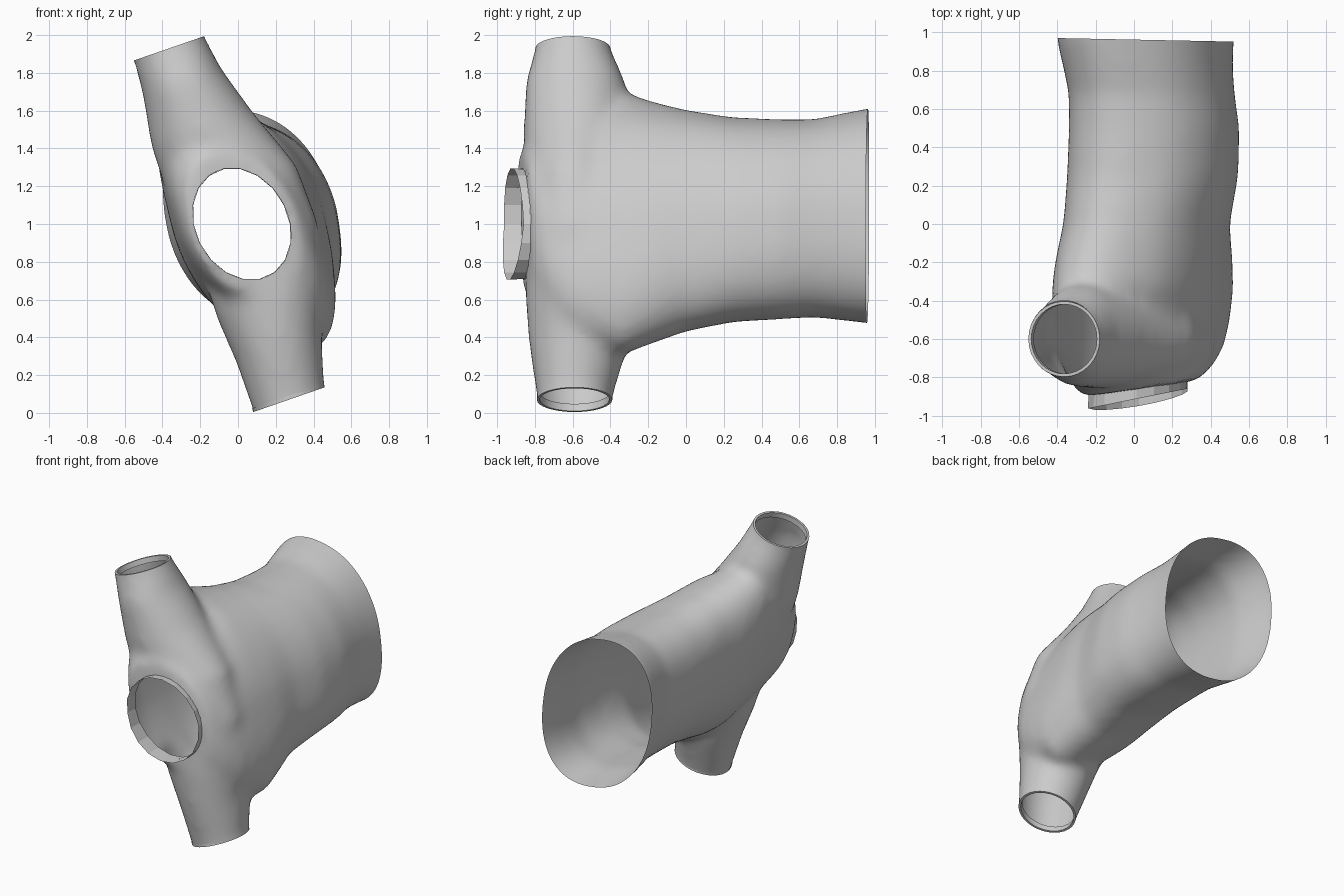
import bpy, bmesh, math
from mathutils import Vector

if "Cube" in bpy.data.objects:
    bpy.data.objects.remove(bpy.data.objects["Cube"])

TAU = 2 * math.pi
U = Vector((0.945, 0, 0.327))       # cross direction of the slanted pipe
V = Vector((0, 1, 0))


def loft(bm, rings, caps=True):
    loops = [[bm.verts.new(p) for p in r] for r in rings]
    n = len(loops[0])
    for a, b in zip(loops, loops[1:]):
        for i in range(n):
            bm.faces.new((a[i], a[(i + 1) % n], b[(i + 1) % n], b[i]))
    if caps:
        bm.faces.new(loops[0][::-1])
        bm.faces.new(loops[-1])


def finish(name, bm):
    bmesh.ops.recalc_face_normals(bm, faces=bm.faces)
    me = bpy.data.meshes.new(name)
    bm.to_mesh(me)
    bm.free()
    ob = bpy.data.objects.new(name, me)
    bpy.context.collection.objects.link(ob)
    bpy.ops.object.select_all(action='DESELECT')
    ob.select_set(True)
    bpy.context.view_layer.objects.active = ob
    return ob


def pipe_ring(c, ru, rv, n=48):
    return [Vector(c) + U * ru * math.cos(TAU * i / n) + V * rv * math.sin(TAU * i / n)
            for i in range(n)]


def soft(v):
    # slightly squared oval
    return math.copysign(abs(v) ** 0.89, v)


def body_ring(y, x0, x1, z0, z1, phi, k, n=64):
    cx, a, cz, b = (x0 + x1) / 2, (x1 - x0) / 2, (z0 + z1) / 2, (z1 - z0) / 2
    ring = []
    for i in range(n):
        t = TAU * i / n
        dx = a * soft(math.cos(t + phi))
        ring.append((cx + dx, y + k * dx, cz + b * soft(math.sin(t))))
    return ring


def hole_point(t, grow=1.0):
    return 0.02 + 0.26 * grow * math.cos(t + 0.2), 1.0 + 0.295 * grow * math.sin(t)


# wide oval duct: y, x range, z range, slant, skew
duct = [(1.06, -.41, .53, .46, 1.63, .25, 0), (.95, -.40, .52, .475, 1.61, .25, 0),
        (.82, -.37, .515, .49, 1.585, .25, 0), (.68, -.34, .525, .505, 1.555, .26, 0),
        (.5, -.34, .55, .495, 1.555, .28, 0), (.25, -.35, .545, .48, 1.565, .32, 0),
        (0, -.37, .50, .43, 1.605, .4, 0), (-.18, -.41, .515, .365, 1.65, .5, 0),
        (-.33, -.43, .52, .31, 1.70, .6, 0), (-.5, -.42, .50, .36, 1.64, .62, 0),
        (-.66, -.39, .47, .43, 1.53, .6, .05), (-.78, -.34, .41, .52, 1.45, .5, .1),
        (-.86, -.27, .33, .62, 1.38, .35, .14)]
# slanted pipe: centre, radii
pipe = [((-.425, -.6, 2.1), .19, .19), ((-.365, -.6, 1.93), .198, .198),
        ((-.295, -.585, 1.75), .22, .265), ((-.19, -.575, 1.5), .285, .285),
        ((-.02, -.59, 1.2), .35, .26), ((.11, -.59, .9), .33, .26),
        ((.17, -.57, .6), .3, .28), ((.215, -.57, .35), .24, .26),
        ((.27, -.59, .07), .2, .198), ((.32, -.59, -.08), .2, .195)]

# fuse duct and pipe into one blended body
bm = bmesh.new()
loft(bm, [body_ring(*s) for s in duct])
loft(bm, [pipe_ring(*s) for s in pipe])
body = finish("manifold_body", bm)
rm = body.modifiers.new("fuse", 'REMESH')
rm.mode = 'VOXEL'
rm.voxel_size = 0.026
sm = body.modifiers.new("blend", 'SMOOTH')
sm.factor, sm.iterations = 0.5, 22
for m in ("fuse", "blend"):
    bpy.ops.object.modifier_apply(modifier=m)

# trim the three mouths open, then open the front port
bm = bmesh.new()
bm.from_mesh(body.data)
for co, no in (((0, .962, 0), (.02, 1, .0)),
               ((-.365, -.6, 1.93), (-.327, 0, .945)),
               ((.27, -.59, .07), (.327, 0, -.945))):
    bmesh.ops.bisect_plane(bm, geom=bm.verts[:] + bm.edges[:] + bm.faces[:],
                           plane_co=co, plane_no=no, clear_outer=True)


def port_angle(p):
    # solve the slanted oval for angle and relative radius
    s = (p.z - 1.0) / .295
    c = ((p.x - .02) / .26 + s * math.sin(.2)) / math.cos(.2)
    return math.atan2(s, c), math.hypot(s, c)


gone = [f for f in bm.faces
        if f.calc_center_median().y < -.6 and port_angle(f.calc_center_median())[1] < 1]
bmesh.ops.delete(bm, geom=gone, context='FACES')
for v in bm.verts:
    if v.is_boundary and v.co.y < -.6 and .5 < v.co.z < 1.5:
        t, r = port_angle(v.co)
        v.co.x, v.co.z = hole_point(t)
bm.to_mesh(body.data)
bm.free()
bpy.ops.object.shade_smooth_by_angle(angle=math.radians(35))

# faceted collar around the front port
bm = bmesh.new()
rings = []
for front in (0, 1):
    ring = []
    for i in range(18):
        t = TAU * i / 18
        x, z = hole_point(t, 1 + .01 * front)
        y = -.915 + .2 * x - .04 * max(0, -math.sin(t)) if front else -.835 + .15 * x
        ring.append((x, y, z))
    rings.append(ring)
loft(bm, rings, caps=False)
finish("front_port_collar", bm)

# thin lips turned into both pipe ends
for name, c, r, d in (("top_pipe_lip", (-.365, -.6, 1.93), .195, -1),
                      ("bottom_pipe_lip", (.27, -.59, .07), .198, 1)):
    c = Vector(c)
    axis = Vector((-.327, 0, .945)) * d
    bm = bmesh.new()
    loft(bm, [pipe_ring(c + axis * h, r * g, r * g, 32)
              for h, g in ((.02, 1.01), (0, 1.01), (0, .93), (.04, .93))], caps=False)
    finish(name, bm)
    bpy.ops.object.shade_smooth_by_angle(angle=math.radians(35))
